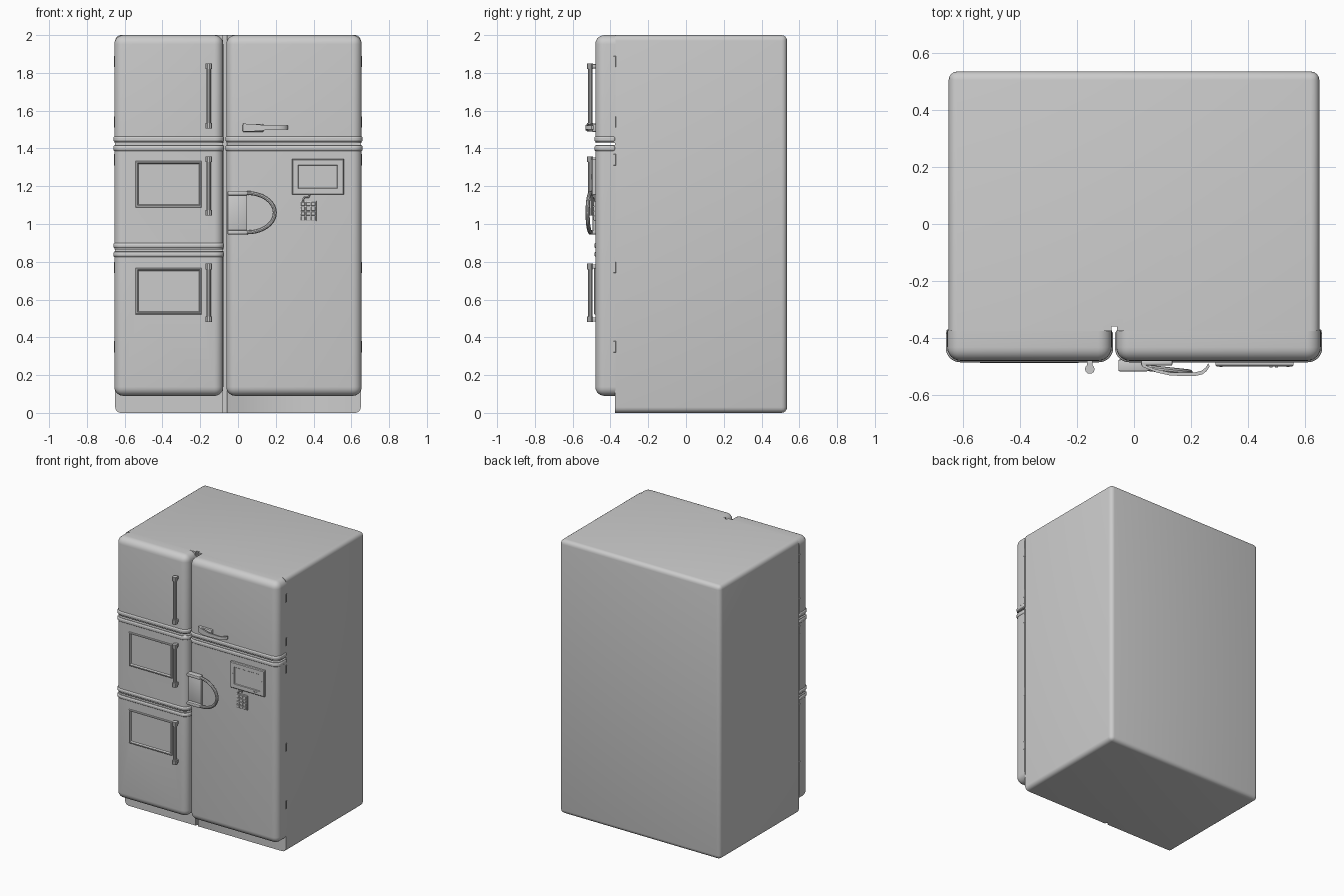
import bpy, bmesh, math
from mathutils import Vector

if "Cube" in bpy.data.objects:
    bpy.data.objects.remove(bpy.data.objects["Cube"])

FRONT, BACK = -0.48, -0.373   # door front and rear planes


def finish(bm, name, angle=35):
    bmesh.ops.recalc_face_normals(bm, faces=bm.faces)
    me = bpy.data.meshes.new(name)
    bm.to_mesh(me)
    bm.free()
    ob = bpy.data.objects.new(name, me)
    bpy.context.collection.objects.link(ob)
    smooth(ob, angle)
    return ob


def smooth(ob, angle=35):
    bpy.ops.object.select_all(action='DESELECT')
    ob.select_set(True)
    bpy.context.view_layer.objects.active = ob
    bpy.ops.object.shade_smooth_by_angle(angle=math.radians(angle))


def box(name, x, y, z, bevel=0.0, seg=2, pick=None):
    """Box from ranges; pick(edge midpoint as -1..1 signs) selects bevelled edges."""
    bm = bmesh.new()
    bmesh.ops.create_cube(bm, size=2)
    edges = []
    for e in bm.edges:
        m = (e.verts[0].co + e.verts[1].co) / 2
        if pick is None or pick(round(m.x), round(m.y), round(m.z)):
            edges.append(e)
    for v in bm.verts:
        v.co = Vector([(r[0] + r[1]) / 2 + s * (r[1] - r[0]) / 2
                       for r, s in zip((x, y, z), v.co)])
    if bevel:
        bmesh.ops.bevel(bm, geom=edges, offset=bevel, segments=seg, profile=0.5,
                        affect='EDGES', clamp_overlap=True)
    return finish(bm, name)


def cut(target, cutter):
    m = target.modifiers.new('cut', 'BOOLEAN')
    m.operation, m.solver, m.object = 'DIFFERENCE', 'EXACT', cutter
    bpy.context.view_layer.objects.active = target
    bpy.ops.object.modifier_move_to_index(modifier='cut', index=0)
    bpy.ops.object.modifier_apply(modifier='cut')
    bpy.data.objects.remove(cutter)


def panel(name, x, z, steps):
    """Rectangular panel made of nested loops given as (inset, y)."""
    bm = bmesh.new()
    loops = []
    for i, y in steps:
        loops.append([bm.verts.new((px, y, pz)) for px, pz in (
            (x[0] + i, z[0] + i), (x[1] - i, z[0] + i),
            (x[1] - i, z[1] - i), (x[0] + i, z[1] - i))])
    for a, b in zip(loops, loops[1:]):
        for k in range(4):
            bm.faces.new((a[k], a[(k + 1) % 4], b[(k + 1) % 4], b[k]))
    bm.faces.new(loops[0])
    bm.faces.new(loops[-1])
    return finish(bm, name, 25)


def tube(name, pts, r, res=3):
    cu = bpy.data.curves.new(name, 'CURVE')
    cu.dimensions = '3D'
    cu.bevel_depth, cu.bevel_resolution, cu.use_fill_caps = r, res, True
    sp = cu.splines.new('POLY')
    sp.points.add(len(pts) - 1)
    for p, c in zip(sp.points, pts):
        p.co = (*c, 1)
    ob = bpy.data.objects.new(name, cu)
    bpy.context.collection.objects.link(ob)
    bpy.ops.object.select_all(action='DESELECT')
    ob.select_set(True)
    bpy.context.view_layer.objects.active = ob
    bpy.ops.object.convert(target='MESH')
    smooth(bpy.context.object)
    return bpy.context.object


# Cabinet: rounded everywhere but the front rim, with a shallow centre groove
cabinet = box('cabinet', (-0.65, 0.65), (-0.375, 0.535), (0, 2), 0.03, 4,
              lambda x, y, z: y != -1)
cut(cabinet, box('groove_cutter', (-0.079, -0.059), (-0.5, -0.36), (-0.1, 2.1)))


# Doors: side edges rounded, top or bottom rounded only at the column ends
def door(name, x, z, top=False, bottom=False):
    def pick(ex, ey, ez):
        ends = ([1] if top else []) + ([-1] if bottom else [])
        if ez == 0:
            return ey == -1
        return ez in ends and ey != 1
    return box(name, x, (FRONT, BACK), z, 0.048, 6, pick)


# Raised bead running round a door end
def bead(name, x, z):
    ob = box(name, (x[0] - 0.005, x[1] + 0.005), (FRONT - 0.005, BACK - 0.002), z,
             0.05, 6, lambda ex, ey, ez: ez == 0 and ey == -1)
    m = ob.modifiers.new('round', 'BEVEL')
    m.width, m.segments, m.limit_method, m.angle_limit = 0.01, 3, 'ANGLE', math.radians(50)


LEFT, RIGHT = (-0.655, -0.078), (-0.062, 0.655)
door('upper_left_door', LEFT, (1.43, 2.0), top=True)
middle = door('middle_left_door', LEFT, (0.866, 1.418))
lower = door('lower_left_door', LEFT, (0.09, 0.856), bottom=True)
door('upper_right_door', RIGHT, (1.43, 2.0), top=True)
door('lower_right_door', RIGHT, (0.09, 1.418), bottom=True)
for side, x in (('left', LEFT), ('right', RIGHT)):
    bead(side + '_upper_bead', x, (1.435, 1.465))
    bead(side + '_middle_bead', x, (1.386, 1.416))
bead('left_lower_bead_a', LEFT, (0.872, 0.9))
bead('left_lower_bead_b', LEFT, (0.825, 0.853))

# Framed windows sunk into two left doors
for d, z0 in ((middle, 1.085), (lower, 0.52)):
    cut(d, box('window_cutter', (-0.53, -0.2), (-0.6, -0.45), (z0 + 0.01, z0 + 0.24)))
    panel('window', (-0.545, -0.19), (z0, z0 + 0.25),
          ((0.002, -0.478), (0.002, -0.485), (0.006, -0.488), (0.012, -0.488),
           (0.02, -0.474), (0.025, -0.474), (0.034, -0.462)))
    smooth(d)

# Vertical bar handles
for z0, z1 in ((1.505, 1.85), (1.045, 1.357), (0.48, 0.79)):
    tube('bar_handle', [(-0.155, -0.507, z0), (-0.155, -0.507, z1)], 0.012)
    for z in (z0, z1 - 0.03):
        tube('handle_collar', [(-0.155, -0.509, z), (-0.155, -0.509, z + 0.03)], 0.017)
        box('handle_stem', (-0.165, -0.145), (-0.507, -0.475), (z + 0.004, z + 0.026), 0.003)

# Horizontal lever handle on the upper right door
box('lever_base', (0.025, 0.135), (-0.497, -0.475), (1.487, 1.53), 0.006)
bm = bmesh.new()
path = [(0.03, -0.495, 0.021), (0.08, -0.515, 0.02), (0.13, -0.526, 0.014), (0.215, -0.527, 0.011),
        (0.24, -0.521, 0.011), (0.255, -0.51, 0.011), (0.265, -0.494, 0.011)]
rings = [[bm.verts.new(c) for c in ((x, y - 0.006, 1.51 - h), (x, y - 0.006, 1.51 + h),
                                    (x - 0.004, y + 0.006, 1.51 + h), (x - 0.004, y + 0.006, 1.51 - h))]
         for x, y, h in path]
for a, b in zip(rings, rings[1:]):
    for k in range(4):
        bm.faces.new((a[k], a[(k + 1) % 4], b[(k + 1) % 4], b[k]))
bm.faces.new(rings[0])
bm.faces.new(rings[-1])
finish(bm, 'lever')

# Large D-shaped pull on the lower right door
box('pull_plate', (-0.055, 0.048), (-0.494, -0.475), (0.955, 1.165), 0.005)
arc = [(0.05 + 0.145 * math.cos(t), -0.505 - 0.016 * math.cos(t), 1.06 + 0.104 * math.sin(t))
       for t in (math.radians(a) for a in range(-90, 91, 9))]
tube('pull_bow', [(-0.04, -0.503, 0.956)] + arc + [(-0.04, -0.503, 1.164)], 0.011)
for z in (0.945, 1.152):
    box('pull_mount', (-0.055, 0.05), (-0.517, -0.475), (z, z + 0.023), 0.005)

# Wall tablet with screen, notches and buttons
panel('tablet', (0.285, 0.56), (1.155, 1.345),
      ((0, -0.477), (0, -0.494), (0.005, -0.499), (0.033, -0.499), (0.036, -0.495)))
for x in (0.475, 0.495):
    box('tablet_button', (x, x + 0.01), (-0.504, -0.497), (1.17, 1.178))
for x in (0.3, 0.535):
    box('tablet_slot', (x, x + 0.01), (-0.502, -0.497), (1.235, 1.265))

# Keypad and its cable
box('keypad', (0.328, 0.415), (-0.487, -0.477), (1.015, 1.122), 0.003)
for i in range(3):
    for j in range(4):
        x, z = 0.333 + i * 0.027, 1.02 + j * 0.025
        box('key', (x, x + 0.022), (-0.492, -0.485), (z, z + 0.021), 0.002, 1)
tube('keypad_cable', [(0.345, -0.486, 1.118), (0.345, -0.488, 1.135), (0.355, -0.489, 1.142),
                      (0.375, -0.489, 1.143), (0.38, -0.488, 1.16)], 0.005)

# Slim hinge plates between cabinet and doors
for sx in (-1, 1):
    for z in (1.86, 1.54, 1.34, 0.77, 0.35):
        x = sorted((sx * 0.62, sx * 0.657))
        box('hinge', x, (-0.385, -0.37), (z - 0.03, z + 0.03), 0.002, 1)
